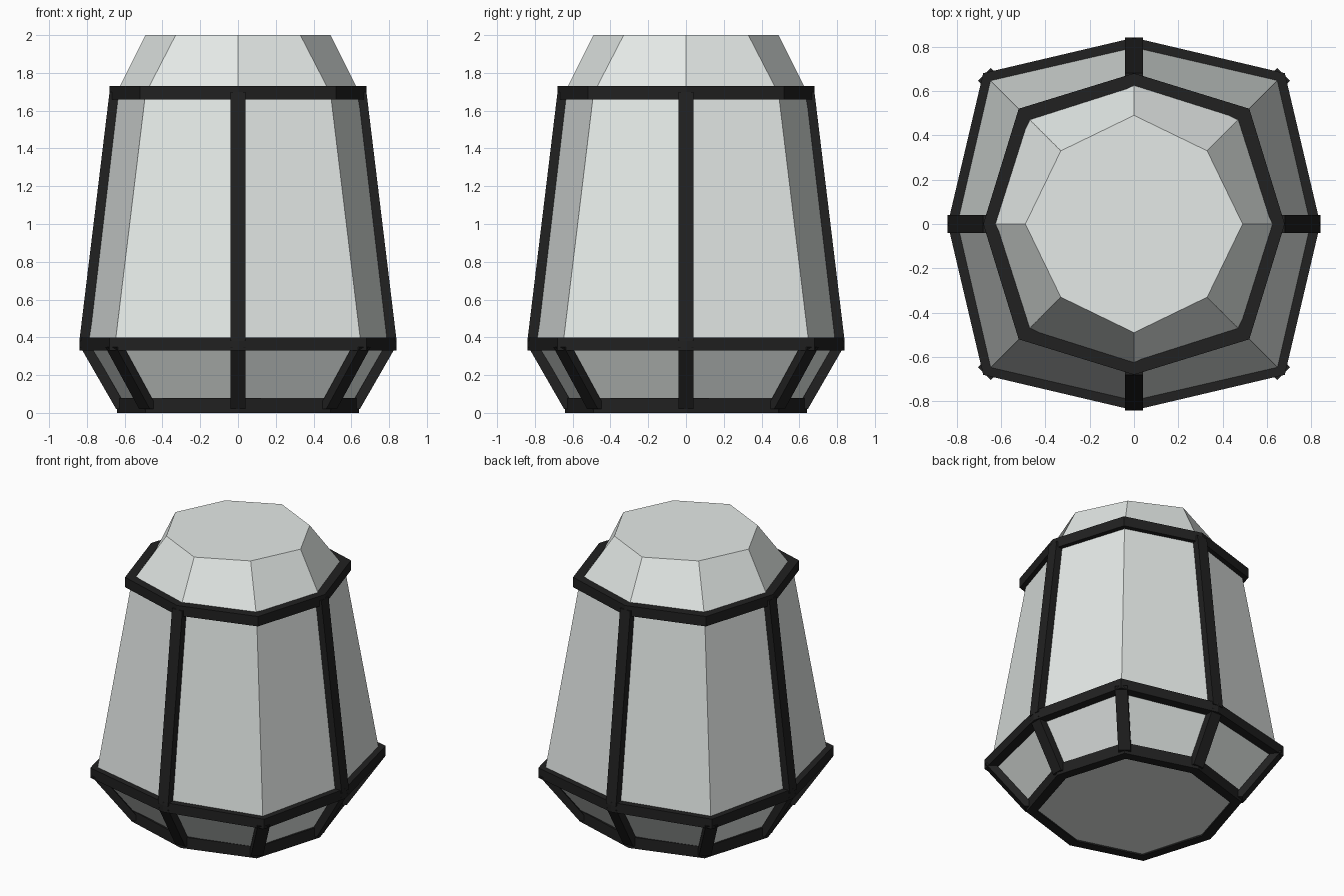
import bpy, bmesh, math
from mathutils import Vector

if "Cube" in bpy.data.objects:
    bpy.data.objects.remove(bpy.data.objects["Cube"])


def material(name, rgb):
    m = bpy.data.materials.new(name)
    m.diffuse_color = (*rgb, 1)
    m.use_nodes = True
    m.node_tree.nodes["Principled BSDF"].inputs["Base Color"].default_value = m.diffuse_color
    return m


GLASS = material("pale_glass", (0.78, 0.82, 0.80))
BLACK = material("black_frame", (0.015, 0.015, 0.015))


def octagon(axis, diag, z):
    """Eight corners: odd ones lie on the diagonals at (diag, diag)."""
    pts = []
    for i in range(8):
        a = i * math.pi / 4
        r = diag * math.sqrt(2) if i % 2 else axis
        pts.append(Vector((r * math.cos(a), r * math.sin(a), z)))
    return pts


def make_object(name, loops, mat, closed=False):
    """Skin a stack of equal loops, either capped or wrapped round."""
    bm = bmesh.new()
    rows = [[bm.verts.new(p) for p in loop] for loop in loops]
    n = len(rows[0])
    for k in range(len(rows) if closed else len(rows) - 1):
        a, b = rows[k], rows[(k + 1) % len(rows)]
        for i in range(n):
            j = (i + 1) % n
            bm.faces.new((a[i], a[j], b[j], b[i]))
    if not closed:
        bm.faces.new(rows[0][::-1])
        bm.faces.new(rows[-1])
    bmesh.ops.recalc_face_normals(bm, faces=bm.faces[:])
    mesh = bpy.data.meshes.new(name)
    bm.to_mesh(mesh)
    bm.free()
    mesh.materials.append(mat)
    ob = bpy.data.objects.new(name, mesh)
    bpy.context.collection.objects.link(ob)
    return ob


def ring(name, outer, inner, z0, z1):
    make_object(name, [octagon(*outer, z0), octagon(*outer, z1),
                       octagon(*inner, z1), octagon(*inner, z0)], BLACK, True)


def post(name, lo, hi, width=0.08, depth=0.06):
    out = Vector((lo.x, lo.y, 0)).normalized()
    side = Vector((-out.y, out.x, 0)) * width / 2
    back = out * depth
    make_object(name, [[p - side, p + side, p + side - back, p - side - back]
                       for p in (lo, hi)], BLACK)


# Glass body, from the base up to the flat cap
make_object("glass_body", [octagon(0.58, 0.45, 0.01), octagon(0.80, 0.65, 0.37),
                           octagon(0.645, 0.49, 1.69), octagon(0.49, 0.33, 2.0)], GLASS)

# Horizontal frame rings
ring("bottom_ring", (0.64, 0.49), (0.57, 0.44), 0.0, 0.08)
ring("middle_ring", (0.84, 0.68), (0.77, 0.62), 0.33, 0.40)
ring("top_ring", (0.68, 0.52), (0.62, 0.47), 1.66, 1.73)

# Short posts on all eight lower corners, tall posts on the four axis corners
foot, waist = octagon(0.645, 0.495, 0.02), octagon(0.835, 0.675, 0.35)
belt, collar = octagon(0.84, 0.68, 0.38), octagon(0.68, 0.52, 1.70)
for i in range(8):
    post(f"lower_post_{i}", foot[i], waist[i])
    if i % 2 == 0:
        post(f"tall_post_{i}", belt[i], collar[i])
